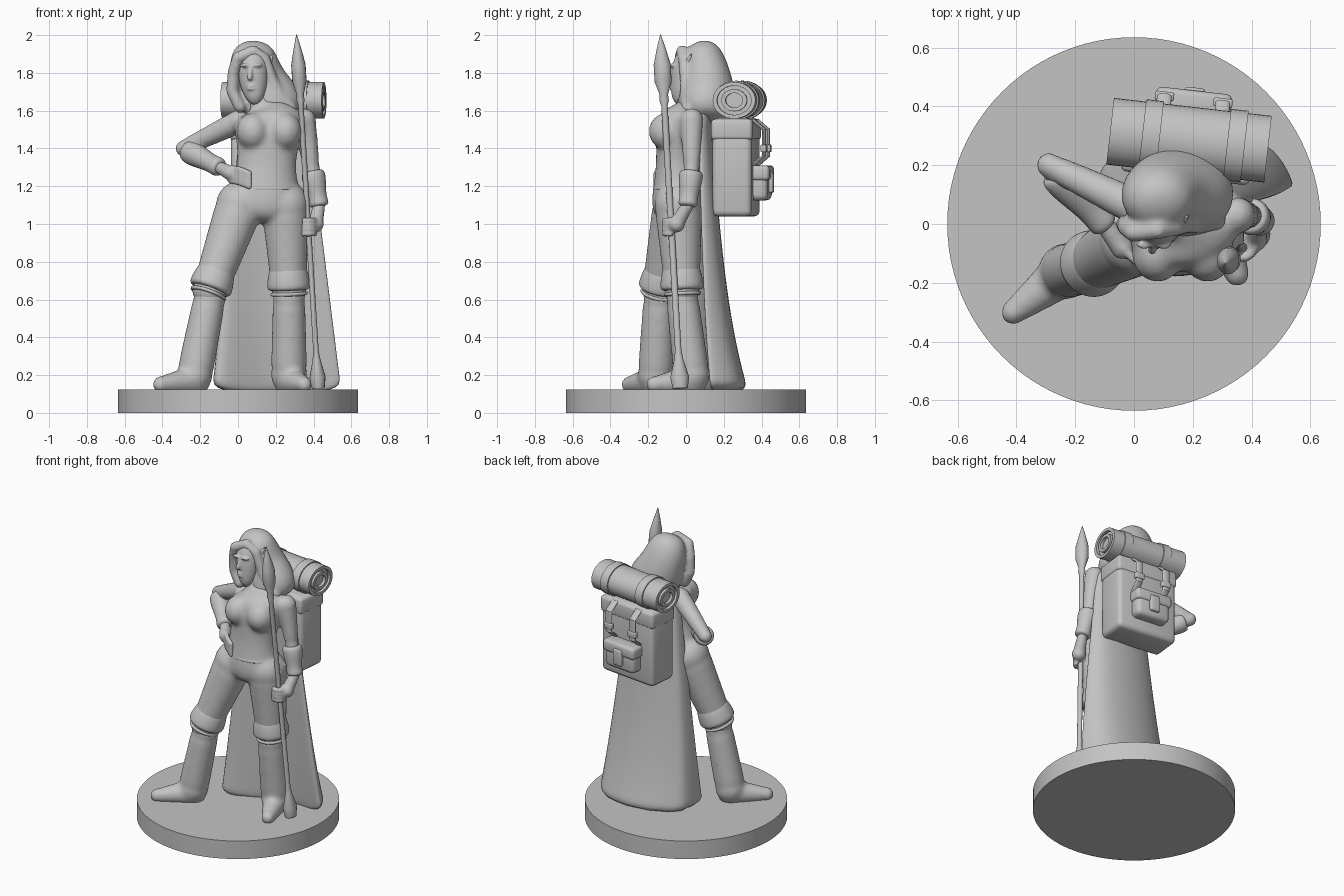
import bpy, bmesh, math
from mathutils import Matrix, Vector

default_cube = bpy.data.objects.get("Cube")
if default_cube:
    bpy.data.objects.remove(default_cube, do_unlink=True)

grey = bpy.data.materials.new("plain grey")
grey.use_nodes = True
colour = (.55, .55, .55, 1)
grey.diffuse_color = colour
grey.node_tree.nodes["Principled BSDF"].inputs["Base Color"].default_value = colour

UP = Vector((0, 0, 1))
BACK = Vector((0, 1, 0))


def skin(bm, rows):
    """Bridge equal closed rows of points and cap both ends."""
    rows = [[bm.verts.new(point) for point in row] for row in rows]
    count = len(rows[0])
    for lower, upper in zip(rows, rows[1:]):
        for i in range(count):
            j = (i + 1) % count
            bm.faces.new((lower[i], lower[j], upper[j], upper[i]))
    bm.faces.new(rows[0][::-1])
    bm.faces.new(rows[-1])


def circle(sides):
    turns = [math.tau * i / sides for i in range(sides)]
    return [(math.cos(turn), math.sin(turn)) for turn in turns]


def lathe(bm, profile, matrix, flat=1, sides=32):
    """Turned shape from pairs of height and radius, squashed along its own x."""
    skin(bm, [[matrix @ Vector((radius * flat * c, radius * s, height)) for c, s in circle(sides)]
              for height, radius in profile])


def tube(bm, points, ref=BACK, flat=1, sides=16, matrix=Matrix()):
    """Tube through points given as x, y, z, radius; flat squashes it towards ref."""
    path = [Vector(point[:3]) for point in points]
    last = len(path) - 1
    rows = []
    for i, centre in enumerate(path):
        along = path[min(i + 1, last)] - path[max(i - 1, 0)]
        side = along.cross(ref).normalized()
        up = side.cross(along).normalized() * flat
        radius = points[i][3]
        rows.append([matrix @ (centre + (side * c + up * s) * radius) for c, s in circle(sides)])
    skin(bm, rows)


def ball(bm, centre, radii):
    place = Matrix.Translation(centre) @ Matrix.Diagonal((*radii, 1))
    bmesh.ops.create_uvsphere(bm, u_segments=20, v_segments=12, radius=1, matrix=place)


def limb(bm, start, end, start_radius, end_radius):
    """Tapered tube with rounded ends."""
    steps = [i / 6 for i in range(7)]
    tube(bm, [(*Vector(start).lerp(Vector(end), step),
               start_radius + (end_radius - start_radius) * step) for step in steps])
    ball(bm, start, [start_radius] * 3)
    ball(bm, end, [end_radius] * 3)


def chain(bm, points, radius):
    for start, end in zip(points, points[1:]):
        limb(bm, start, end, radius, radius)


def box(bm, centre, size, bevel, matrix):
    place = matrix @ Matrix.Translation(centre) @ Matrix.Diagonal((*size, 1))
    made = bmesh.ops.create_cube(bm, size=1, matrix=place)
    edges = list({edge for vert in made["verts"] for edge in vert.link_edges})
    bmesh.ops.bevel(bm, geom=edges, offset=bevel, segments=3, profile=.5, affect='EDGES')


def finish(name, bm, subdivide=False, voxel=None, blend=6):
    bmesh.ops.recalc_face_normals(bm, faces=bm.faces)
    mesh = bpy.data.meshes.new(name)
    bm.to_mesh(mesh)
    bm.free()
    mesh.materials.append(grey)
    mesh.shade_smooth()
    part = bpy.data.objects.new(name, mesh)
    bpy.context.collection.objects.link(part)
    if subdivide:
        part.modifiers.new("Subdivide", 'SUBSURF').levels = 2
    elif not voxel:
        mesh.set_sharp_from_angle(angle=math.radians(40))
    if voxel:
        merge = part.modifiers.new("Merge", 'REMESH')
        merge.mode, merge.voxel_size, merge.use_smooth_shade = 'VOXEL', voxel, True
        part.modifiers.new("Blend", 'SMOOTH').iterations = blend


# Joints: hip, knee, ankle, toe and shoulder, elbow, wrist, knuckles
legs = {"right": ((.01, -.05, 1.1), (-.15, -.14, .65), (-.23, -.16, .2), (-.41, -.3, .15)),
        "left": ((.25, -.04, 1.1), (.27, -.02, .65), (.27, .03, .2), (.35, -.17, .15))}
arms = {"right": ((0, .06, 1.54), (-.29, .2, 1.4), (-.1, 0, 1.3), (-.04, -.08, 1.27)),
        "left": ((.35, .03, 1.55), (.39, .03, 1.3), (.43, .01, 1.1), (.41, -.05, 1))}

# Round stand
bm = bmesh.new()
lathe(bm, [(0, .635), (.125, .635)], Matrix(), sides=96)
finish("stand", bm)

# Torso, thighs, arms and neck blended into one skin
bm = bmesh.new()
tube(bm, [(.14, 0, 1.65, .05), (.15, 0, 1.61, .11), (.17, 0, 1.56, .2), (.16, -.04, 1.48, .18),
          (.15, -.05, 1.3, .14), (.14, -.04, 1.1, .22), (.13, -.04, 1, .14)], flat=.72, sides=24)
for x in (.08, .25):
    ball(bm, (x, -.1, 1.49), (.09, .1, .1))
limb(bm, (.13, 0, 1.58), (.1, .01, 1.7), .06, .05)
for hip, knee, *_ in legs.values():
    limb(bm, hip, knee, .13, .095)
for shoulder, elbow, wrist, _ in arms.values():
    limb(bm, shoulder, elbow, .065, .045)
    limb(bm, elbow, wrist, .045, .035)
finish("body", bm, subdivide=True, voxel=.012, blend=14)

# Tunic hem
bm = bmesh.new()
lathe(bm, [(-.03, .16), (-.03, .18), (0, .165), (.03, .145), (.03, .12)],
      Matrix.Translation((.145, -.045, 1.21)) @ Matrix.Diagonal((1.05, .75, 1, 1)))
finish("tunic_hem", bm, subdivide=True)

# Flared trouser cuffs, boot bands and boots
for name, (hip, knee, ankle, toe) in legs.items():
    lean = Vector(hip) - Vector(knee)
    cuff = Matrix.Translation(knee) @ UP.rotation_difference(lean).to_matrix().to_4x4()
    bm = bmesh.new()
    lathe(bm, [(.13, .08), (.12, .1), (.04, .115), (.01, .115), (0, .1), (0, .08)], cuff)
    lathe(bm, [(-.03, .08), (-.03, .1), (-.01, .1), (-.01, .08)], cuff)
    finish(name + "_trouser_cuff", bm, subdivide=True)
    bm = bmesh.new()
    limb(bm, Vector(knee) - UP * .04, ankle, .088, .098)
    limb(bm, Vector(ankle) - UP * .03, toe, .085, .045)
    finish(name + "_boot", bm, subdivide=True, voxel=.012, blend=14)

# Gauntlets flared at both ends
for name, (shoulder, elbow, wrist, knuckles) in arms.items():
    bm = bmesh.new()
    cuff = ((.1, .04), (.12, .066), (.4, .064), (.8, .045), (1, .058), (1.05, .03))
    tube(bm, [(*Vector(elbow).lerp(Vector(wrist), reach), radius) for reach, radius in cuff])
    finish(name + "_gauntlet", bm, subdivide=True)

# Hands: the left grips the spear, the right rests on the hip
grip = Vector((.37, -.08, .99))
for name, (shoulder, elbow, wrist, knuckles) in arms.items():
    bm = bmesh.new()
    limb(bm, wrist, knuckles, .032, .04)
    for i in range(4):
        drop = UP * (.03 - .024 * i)
        if name == "left":
            curl = [grip + drop + Vector((c, -s, 0)) * .036 for c, s in circle(10)[:8]]
        else:
            base = Vector(knuckles) + drop
            curl = [base, base + Vector((.05, -.05, -.01)), base + Vector((.1, -.08, -.03))]
        chain(bm, curl, .015)
    if name == "left":
        limb(bm, knuckles, grip - BACK * .02, .045, .03)
    finish(name + "_hand", bm, voxel=.008)

# Head with nose, brows, lips and a pointed ear
bm = bmesh.new()
tube(bm, [(.09, -.03, 1.63, .02), (.09, -.035, 1.66, .045), (.085, -.01, 1.72, .072),
          (.08, 0, 1.8, .082), (.08, .02, 1.88, .08), (.08, .03, 1.92, .05)], sides=24)
limb(bm, (.065, -.07, 1.83), (.062, -.09, 1.775), .01, .015)
for x in (.035, .1):
    ball(bm, (x, -.07, 1.84), (.03, .016, .01))
for z in (1.715, 1.73):
    ball(bm, (.07, -.073, z), (.024, .015, .008))
limb(bm, (.15, -.01, 1.82), (.185, .03, 1.9), .022, .007)
finish("head", bm, subdivide=True, voxel=.007, blend=4)

# Long hair with a lock on each side of the face
bm = bmesh.new()
tube(bm, [(.08, .06, 1.965, .03), (.08, .07, 1.94, .1), (.08, .09, 1.87, .13), (.1, .11, 1.78, .145),
          (.13, .115, 1.7, .165), (.2, .1, 1.6, .17), (.23, .1, 1.53, .12)], flat=.9, sides=24)
crown = (.08, -.02, 1.915)
chain(bm, [crown, (0, -.03, 1.88), (-.025, -.01, 1.8), (-.03, 0, 1.7), (.01, 0, 1.62)], .033)
chain(bm, [crown, (.14, -.01, 1.87), (.18, 0, 1.76), (.22, 0, 1.68), (.28, .01, 1.61)], .033)
finish("hair", bm, subdivide=True, voxel=.01, blend=10)

# Cape: solid folds with a side wall on the right, flaring to the ground
hem = [(-.14, -.06), (-.14, .06), (-.13, .2), (-.08, .24), (.05, .31), (.25, .345), (.45, .31),
       (.52, .22), (.56, .13), (.53, .13), (.3, .15), (.1, .1)]
collar = [(.02, .03), (.02, .06), (.03, .09), (.05, .1), (.1, .12), (.2, .13), (.3, .12),
          (.35, .1), (.37, .07), (.35, .06), (.3, .07), (.1, .07)]
bm = bmesh.new()
rows = []
for row in range(17):
    rise = row / 16
    fall = 1 - rise
    flare = .6 * fall + .4 * fall ** 4
    rows.append([(low[0] * fall + high[0] * rise, low[1] * flare + high[1] * (1 - flare),
                  .1 + 1.5 * rise) for low, high in zip(hem, collar)])
skin(bm, rows)
finish("cape", bm, subdivide=True)

# Backpack with lid
pack = Matrix.Translation((.185, .265, 0)) @ Matrix.Rotation(math.radians(-6.5), 4, 'Z')
bm = bmesh.new()
box(bm, (0, 0, 1.3), (.43, .21, .52), .03, pack)
box(bm, (0, 0, 1.5), (.44, .22, .11), .02, pack)
finish("backpack", bm)

# Outer pocket with flap and tab
bm = bmesh.new()
box(bm, (0, .13, 1.21), (.24, .1, .17), .03, pack)
box(bm, (0, .135, 1.27), (.26, .11, .08), .02, pack)
box(bm, (0, .185, 1.22), (.07, .03, .11), .01, pack)
finish("backpack_pocket", bm)

# Looped pack straps with buckles
bm = bmesh.new()
for x in (-.1, .1):
    tube(bm, [(x, .1, 1.55, .025), (x, .16, 1.5, .025), (x, .16, 1.36, .025), (x, .1, 1.31, .025)],
         flat=.4, matrix=pack)
    box(bm, (x, .16, 1.4), (.065, .03, .04), .006, pack)
finish("backpack_straps", bm)

# Bedroll with stepped coils at the ends and two bands
roll = pack @ Matrix.Translation((0, .02, 1.655)) @ Matrix.Rotation(math.pi / 2, 4, 'Y')
radius = .114
coil = [(.25 + .02 * (i // 2 % 2), radius * ((i + 1) // 2 + 1) / 5) for i in range(8)]
bm = bmesh.new()
lathe(bm, [(-end, size) for end, size in coil] + coil[::-1], roll, flat=.85)
finish("bedroll", bm)
bm = bmesh.new()
for middle in (-.13, .16):
    band = roll @ Matrix.Translation(UP * middle)
    lathe(bm, [(-.03, radius * .9), (-.03, radius + .008), (.03, radius + .008), (.03, radius * .9)],
          band, flat=.85)
finish("bedroll_bands", bm)

# Spear with leaf blade and weighted foot
foot, tip = Vector((.425, -.03, .13)), Vector((.31, -.135, 2))
lean = Matrix.Translation(foot) @ UP.rotation_difference(tip - foot).to_matrix().to_4x4()
bm = bmesh.new()
lathe(bm, [(0, .04), (.06, .05), (.15, .025), (.2, .017), (1.5, .017), (1.53, .025), (1.56, .022),
           (1.63, .045), (1.72, .045), (1.8, .025), (1.88, .002)], lean, flat=.85, sides=16)
finish("spear", bm)
